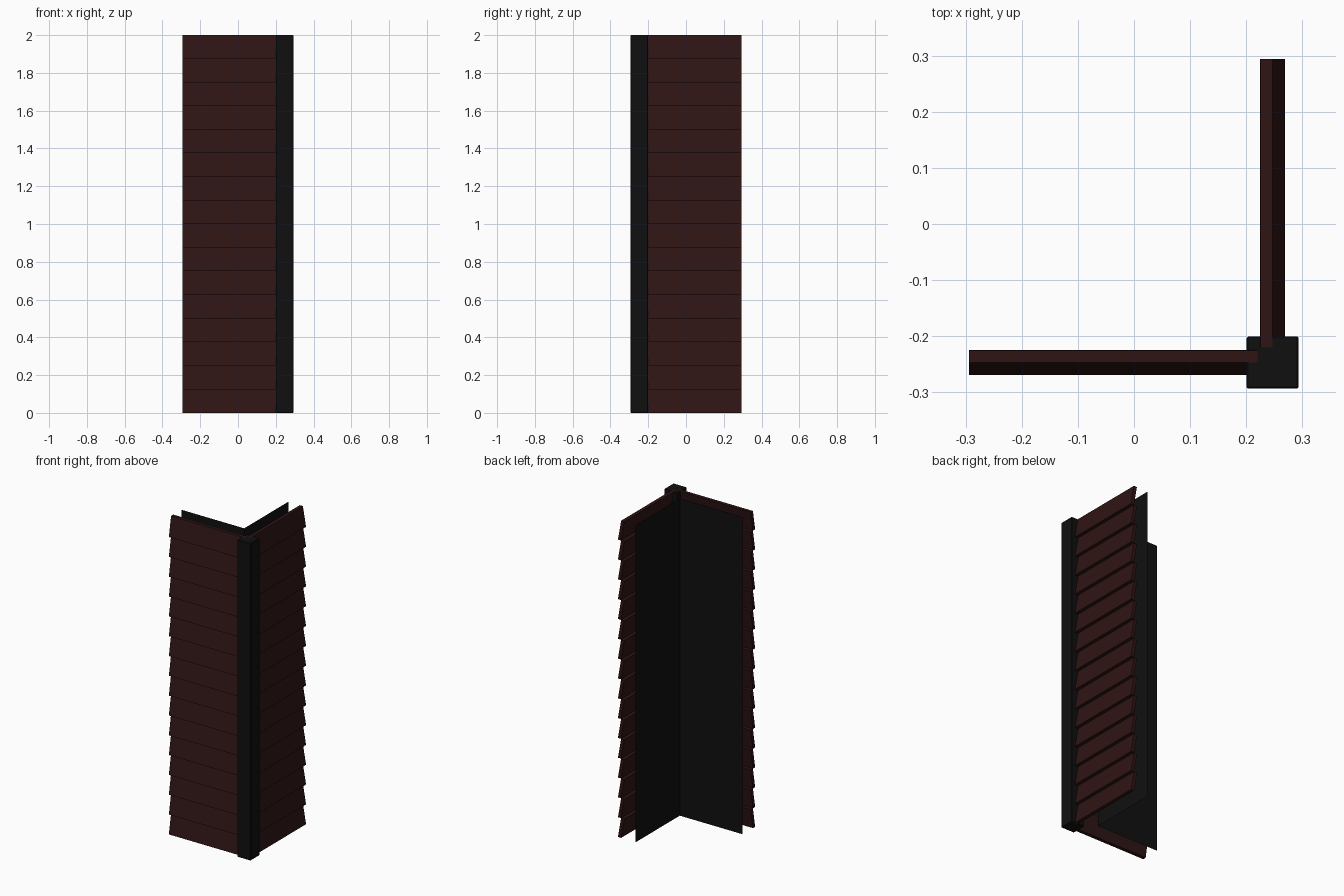
import bpy, bmesh
from mathutils import Matrix

if "Cube" in bpy.data.objects:
    bpy.data.objects.remove(bpy.data.objects["Cube"])

ROWS, HEIGHT = 16, 2.0
STEP = HEIGHT / ROWS


def material(name, color):
    m = bpy.data.materials.new(name)
    m.diffuse_color = (*color, 1)
    m.use_nodes = True
    m.node_tree.nodes["Principled BSDF"].inputs["Base Color"].default_value = m.diffuse_color
    return m


def add_object(name, bm, mat):
    bmesh.ops.recalc_face_normals(bm, faces=bm.faces)
    me = bpy.data.meshes.new(name)
    bm.to_mesh(me)
    bm.free()
    ob = bpy.data.objects.new(name, me)
    ob.data.materials.append(mat)
    bpy.context.collection.objects.link(ob)
    return ob


def extrude_profile(bm, profile, x0, x1):
    """Extrude a closed (y, z) profile along x."""
    face = bm.faces.new([bm.verts.new((x0, y, z)) for y, z in profile])
    new = bmesh.ops.extrude_face_region(bm, geom=[face])["geom"]
    bmesh.ops.translate(bm, vec=(x1 - x0, 0, 0),
                        verts=[v for v in new if isinstance(v, bmesh.types.BMVert)])


plank_mat = material("charred_red_wood", (0.028, 0.007, 0.007))
dark_mat = material("black_wood", (0.005, 0.005, 0.005))

# Swapping (x, y) to (-y, -x) turns the front wing into the side wing
swap = Matrix(((0, -1, 0, 0), (-1, 0, 0, 0), (0, 0, 1, 0), (0, 0, 0, 1)))

# Overlapping clapboards, leaning out at the bottom
for name, mat4 in (("front_planks", Matrix()), ("side_planks", swap)):
    bm = bmesh.new()
    for i in range(ROWS):
        z0, z1 = i * STEP, (i + 1) * STEP
        profile = [(-0.269, z0), (-0.247, z0), (-0.225, z1), (-0.247, z1)]
        extrude_profile(bm, profile, -0.294, 0.22)
    bm.transform(mat4)
    add_object(name, bm, plank_mat)

# Corner post with softened edges
bm = bmesh.new()
bmesh.ops.create_cube(bm, size=1, matrix=Matrix.Translation((0.247, -0.247, HEIGHT / 2))
                      @ Matrix.Diagonal((0.093, 0.093, HEIGHT, 1)))
bmesh.ops.bevel(bm, geom=bm.edges[:], offset=0.003, segments=1, affect='EDGES')
add_object("corner_post", bm, dark_mat)

# Thin inner wall sheet standing behind both wings
bm = bmesh.new()
path = [(-0.294, -0.145), (0.145, -0.145), (0.145, 0.294)]
low = [bm.verts.new((x, y, 0)) for x, y in path]
high = [bm.verts.new((x, y, HEIGHT)) for x, y in path]
for i in range(2):
    bm.faces.new((low[i], high[i], high[i + 1], low[i + 1]))
add_object("inner_wall", bm, dark_mat)
